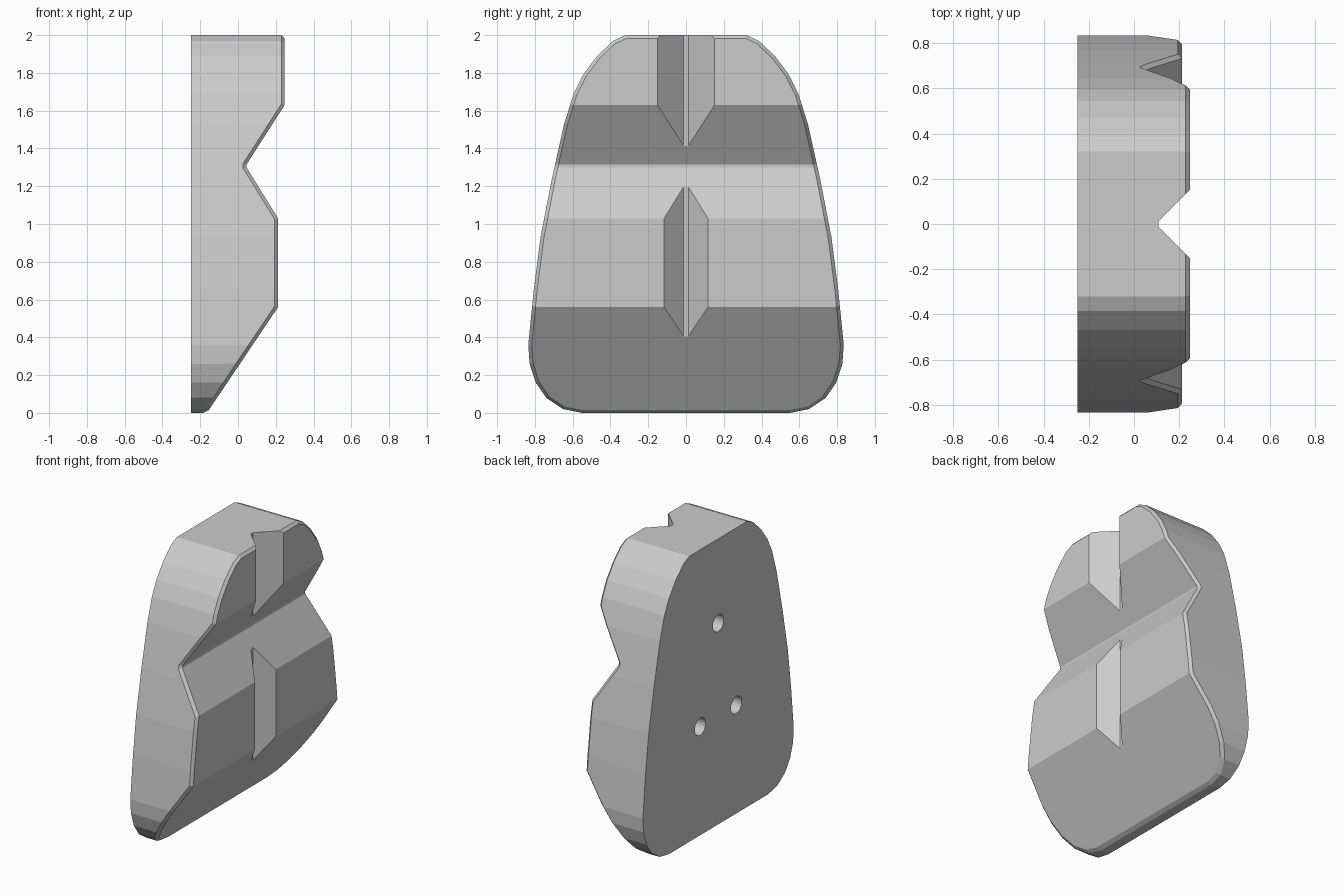
import bpy, bmesh, math
from mathutils import Matrix, Vector

if "Cube" in bpy.data.objects:
    bpy.data.objects.remove(bpy.data.objects["Cube"], do_unlink=True)

grey = bpy.data.materials.new("light grey")
grey.use_nodes = True
grey.diffuse_color = (0.6, 0.6, 0.6, 1)
grey.node_tree.nodes["Principled BSDF"].inputs["Base Color"].default_value = (0.6, 0.6, 0.6, 1)


def prism(name, points, direction):
    """Extrude a closed polygon of 3D points along a direction."""
    bm = bmesh.new()
    face = bm.faces.new([bm.verts.new(p) for p in points])
    grown = bmesh.ops.extrude_face_region(bm, geom=[face])["geom"]
    moved = [g for g in grown if isinstance(g, bmesh.types.BMVert)]
    bmesh.ops.translate(bm, verts=moved, vec=direction)
    bmesh.ops.recalc_face_normals(bm, faces=bm.faces)
    return add_object(name, bm)


def add_object(name, bm):
    mesh = bpy.data.meshes.new(name)
    bm.to_mesh(mesh)
    bm.free()
    mesh.materials.append(grey)
    obj = bpy.data.objects.new(name, mesh)
    bpy.context.collection.objects.link(obj)
    return obj


def combine(target, tool, operation):
    """Apply a boolean and discard the tool."""
    mod = target.modifiers.new("cut", "BOOLEAN")
    mod.object, mod.operation, mod.solver = tool, operation, "EXACT"
    bpy.context.view_layer.objects.active = target
    bpy.ops.object.modifier_apply(modifier=mod.name)
    bpy.data.objects.remove(tool, do_unlink=True)


# Rounded, tapering outline of the block
half = [(0.32, 2), (0.385, 1.97), (0.47, 1.89), (0.545, 1.79), (0.595, 1.69),
        (0.645, 1.53), (0.71, 1.24), (0.77, 0.93), (0.805, 0.66), (0.835, 0.36),
        (0.828, 0.26), (0.795, 0.16), (0.74, 0.08), (0.65, 0.02), (0.55, 0)]
outline = half + [(-y, z) for y, z in reversed(half)]
block = prism("carved_block", [(-0.25, y, z) for y, z in outline], (0.6, 0, 0))

# Stepped face with a horizontal valley
profile = [(-0.4, -0.1), (-0.232, -0.1), (0.212, 0.56), (0.212, 1.03), (0.045, 1.3),
           (0.045, 1.315), (0.247, 1.63), (0.247, 2.1), (-0.4, 2.1)]
combine(block, prism("face_profile", [(x, -1, z) for x, z in profile], (0, 2, 0)), "INTERSECT")

# Narrow chamfer where the carved face meets the side wall
bm = bmesh.new()
bm.from_mesh(block.data)
bmesh.ops.remove_doubles(bm, verts=bm.verts, dist=0.0005)
rim = [e for e in bm.edges if len(e.link_faces) == 2
       and min(abs(f.normal.x) for f in e.link_faces) < 0.1
       and max(f.normal.x for f in e.link_faces) > 0.3]
bmesh.ops.bevel(bm, geom=rim, offset=0.018, segments=1, affect="EDGES", clamp_overlap=True)
bm.to_mesh(block.data)
bm.free()

# Vertical V groove through both raised parts
groove = [(0.108, -0.012), (0.408, -0.312), (0.408, 0.312), (0.108, 0.012)]
combine(block, prism("v_groove", [(x, y, 0.3) for x, y in groove], (0, 0, 2)), "DIFFERENCE")

# Three blind mounting holes in the back
for y, z in [(0, 1.41), (-0.2, 0.76), (0.2, 0.76)]:
    bm = bmesh.new()
    bmesh.ops.create_cone(bm, cap_ends=True, segments=20, radius1=0.06, radius2=0.06, depth=0.4,
                          matrix=Matrix.Translation(Vector((-0.25, y, z)))
                          @ Matrix.Rotation(math.pi / 2, 4, "Y"))
    combine(block, add_object("hole_cutter", bm), "DIFFERENCE")

# One shared material, flat facets
block.data.materials.clear()
block.data.materials.append(grey)
for face in block.data.polygons:
    face.material_index = 0
    face.use_smooth = False
